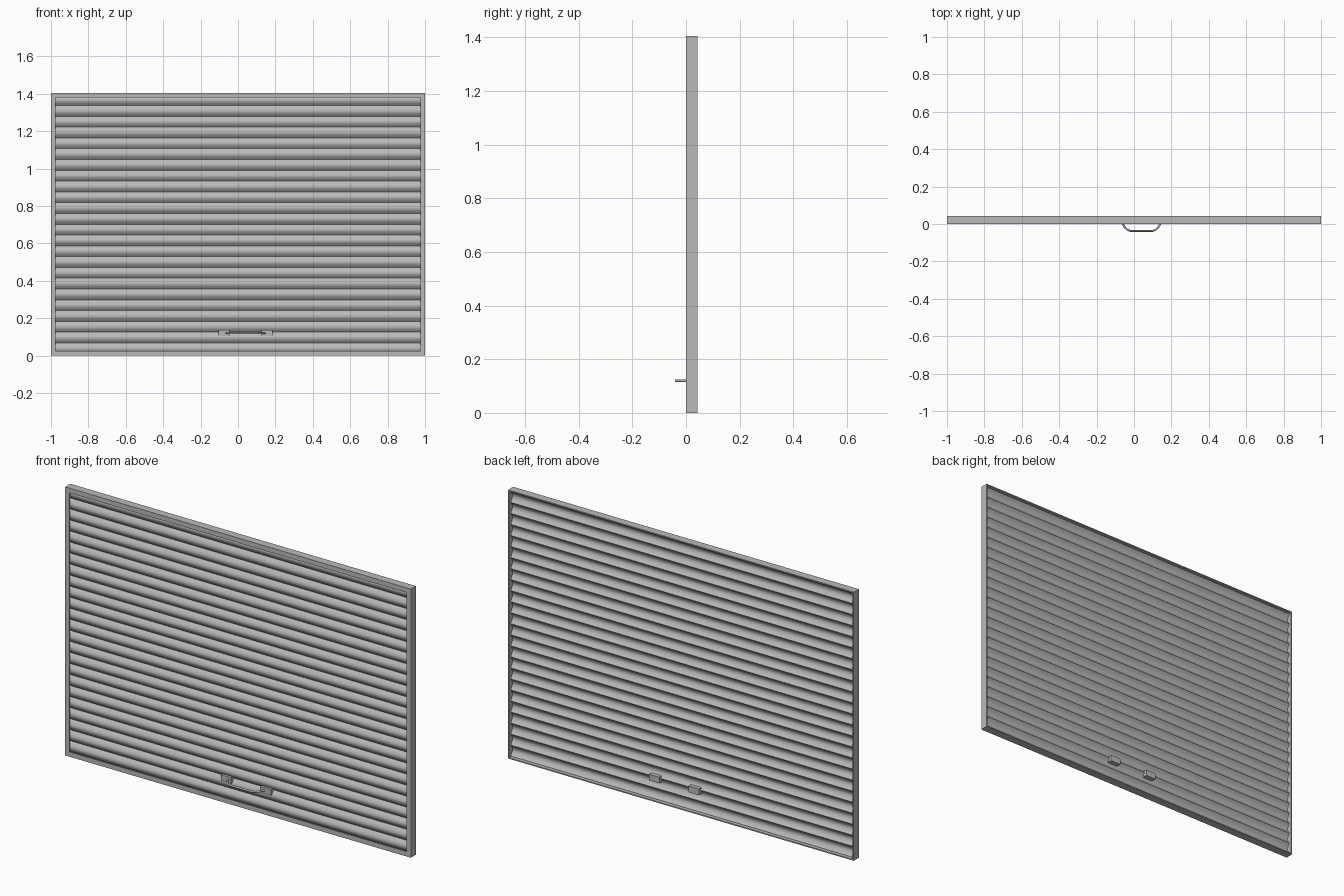
import bpy, bmesh, math
from mathutils import Vector

cube = bpy.data.objects.get("Cube")
if cube:
    bpy.data.objects.remove(cube, do_unlink=True)

W, H, D = 1.0, 1.405, 0.042      # half width, height, depth
LIP, WALL = 0.025, 0.006         # front lip width, sheet thickness
SLATS = 24


def material(name, rgb):
    m = bpy.data.materials.new(name)
    m.use_nodes = True
    m.diffuse_color = (*rgb, 1)
    m.node_tree.nodes["Principled BSDF"].inputs["Base Color"].default_value = (*rgb, 1)
    return m


steel = material("grey steel", (0.5, 0.49, 0.485))


def finish(name, bm, smooth=False):
    bmesh.ops.recalc_face_normals(bm, faces=bm.faces)
    me = bpy.data.meshes.new(name)
    bm.to_mesh(me)
    bm.free()
    ob = bpy.data.objects.new(name, me)
    bpy.context.collection.objects.link(ob)
    me.materials.append(steel)
    if smooth:
        bpy.ops.object.select_all(action='DESELECT')
        ob.select_set(True)
        bpy.context.view_layer.objects.active = ob
        bpy.ops.object.shade_smooth_by_angle(angle=math.radians(40))
    return ob


def box(name, lo, hi):
    lo, hi = Vector(lo), Vector(hi)
    bm = bmesh.new()
    bmesh.ops.create_cube(bm, size=1)
    for v in bm.verts:
        v.co = (lo + hi) / 2 + v.co * (hi - lo)
    return finish(name, bm)


# Frame: L-shaped section (inset, depth) swept round the rectangle
section = [(0, 0), (LIP, 0), (LIP, WALL), (WALL, WALL), (WALL, D), (0, D)]
bm = bmesh.new()
loops = [[bm.verts.new((sx * (W - i), y, H / 2 + sz * (H / 2 - i)))
          for sx, sz in ((-1, -1), (1, -1), (1, 1), (-1, 1))] for i, y in section]
for a, b in zip(loops, loops[1:] + loops[:1]):
    for k in range(4):
        n = (k + 1) % 4
        bm.faces.new((a[k], a[n], b[n], b[k]))
finish("frame", bm)

# Shutter: row of slats bulging forward, meeting at sharp creases
z0, z1 = WALL + 0.004, H - WALL - 0.004
pitch, steps = (z1 - z0) / SLATS, 8
bm = bmesh.new()
rows = []
for k in range(SLATS * steps + 1):
    t = (k % steps) / steps
    y = 0.03 - 0.016 * math.sin(math.pi * t)
    z = z0 + pitch * k / steps
    rows.append([bm.verts.new((x, y, z)) for x in (-W + WALL, W - WALL)])
for a, b in zip(rows, rows[1:]):
    bm.faces.new((a[0], a[1], b[1], b[0]))
finish("shutter_slats", bm, True)

# Handle: two mounting blocks and a bowed bar
CX, CZ = 0.04, 0.12
for side, name in ((-1, "right"), (1, "left")):
    a, b = sorted((CX + side * 0.085, CX + side * 0.145))
    box("handle_mount_" + name, (a, 0.008, CZ - 0.016), (b, 0.042, CZ + 0.016))

curve = bpy.data.curves.new("handle_bar", 'CURVE')
curve.dimensions = '3D'
curve.bevel_depth = 0.005
curve.bevel_resolution = 2
curve.use_fill_caps = True
half = [(0.105, 0.012), (0.1, 0.0), (0.09, -0.018), (0.077, -0.03), (0.06, -0.037)]
path = [(-x, y) for x, y in half] + half[::-1]
spline = curve.splines.new('POLY')
spline.points.add(len(path) - 1)
for p, (x, y) in zip(spline.points, path):
    p.co = (CX + x, y, CZ, 1)
curve.materials.append(steel)
bpy.context.collection.objects.link(bpy.data.objects.new("handle_bar", curve))
